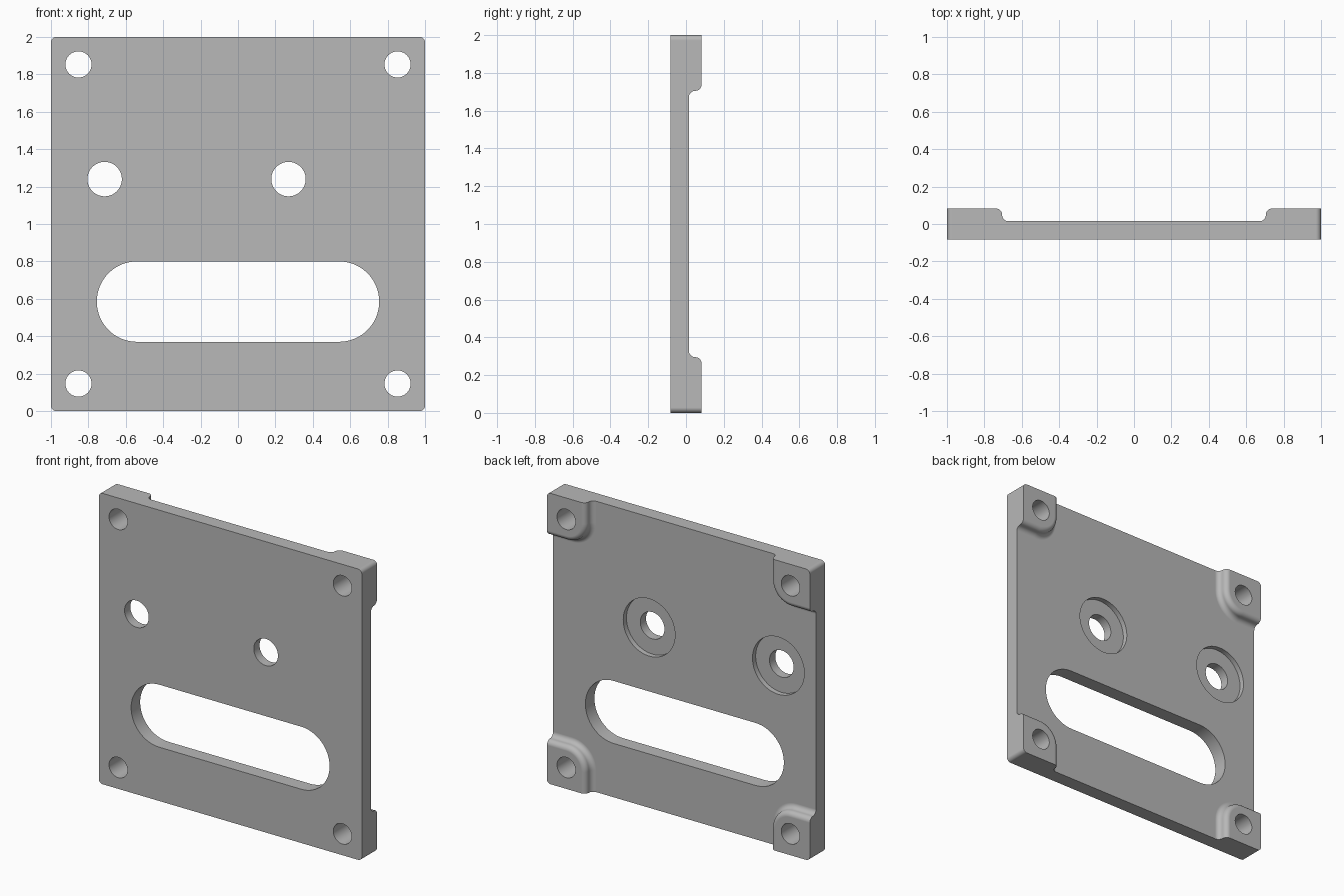
import bpy, bmesh
from math import sin, cos, pi

if "Cube" in bpy.data.objects:
    bpy.data.objects.remove(bpy.data.objects["Cube"])

FRONT, FLOOR, BACK = -0.083, 0.015, 0.083   # depth levels along y
HOLE = 0.853                                # corner hole offset from centre
WALL = 0.705                                # inner wall of the corner pads
FILLET = (BACK - FLOOR) / 2


def arc(cx, cz, r, start, end, n):
    return [(cx + r * cos(start + (end - start) * i / n),
             cz + r * sin(start + (end - start) * i / n)) for i in range(n + 1)]


def loft(name, rings):
    """Solid through a list of (outline, y) rings; outlines are x, z centred on the plate."""
    bm = bmesh.new()
    loops = [[bm.verts.new((x, y, z + 1)) for x, z in pts] for pts, y in rings]
    for a, b in zip(loops, loops[1:]):
        for i in range(len(a)):
            j = (i + 1) % len(a)
            bm.faces.new((a[i], a[j], b[j], b[i]))
    bm.faces.new(loops[0])
    bm.faces.new(loops[-1])
    bmesh.ops.recalc_face_normals(bm, faces=bm.faces)
    mesh = bpy.data.meshes.new(name)
    bm.to_mesh(mesh)
    bm.free()
    obj = bpy.data.objects.new(name, mesh)
    bpy.context.collection.objects.link(obj)
    return obj


def round_cutter(name, x, z, r, y0, y1, half=0.0, n=32):
    """Cylinder, or a slot when half is above zero."""
    pts = arc(x + half, z, r, -pi / 2, pi / 2, n) + arc(x - half, z, r, pi / 2, pi * 1.5, n)
    if not half:
        pts = arc(x, z, r, 0, 2 * pi, 2 * n)[:-1]
    return loft(name, [(pts, y0), (pts, y1)])


def rounded_square(h, r):
    pts = []
    for k, (sx, sz) in enumerate([(1, 1), (-1, 1), (-1, -1), (1, -1)]):
        pts += arc(sx * (h - r), sz * (h - r), r, k * pi / 2, (k + 1) * pi / 2, 6)
    return pts


def cross(grow):
    """Cross outline around four rounded pads; grow widens the pads."""
    quarter = [(1.3, WALL - grow)]
    quarter += arc(HOLE, HOLE, HOLE - WALL + grow, pi * 1.5, pi, 12)
    quarter += [(WALL - grow, 1.3)]
    pts = []
    for _ in range(4):
        pts += quarter
        quarter = [(-z, x) for x, z in quarter]
    return pts


# plate body
outline = rounded_square(1, 0.028)
plate = loft("mounting_plate", [(outline, FRONT), (outline, BACK)])

# back recess that leaves four filleted corner pads
steps = [i * pi / 16 for i in range(9)]
profile = [(FILLET * (1 - sin(a)), FLOOR + FILLET * (1 - cos(a))) for a in steps]
profile += [(-FILLET * (1 - cos(a)), FLOOR + FILLET * (1 + sin(a))) for a in steps[1:]]
profile.append((-FILLET, 0.3))
cutters = [loft("recess_cutter", [(cross(d), y) for d, y in profile])]

# slot, corner holes, and counterbored holes
cutters.append(round_cutter("slot_cutter", 0, -0.415, 0.215, -0.3, 0.3, half=0.54))
for sx in (-1, 1):
    for sz in (-1, 1):
        cutters.append(round_cutter("corner_hole_cutter", sx * HOLE, sz * HOLE, 0.07, -0.3, 0.3))
for x in (-0.713, 0.27):
    cutters.append(round_cutter("counterbore_cutter", x, 0.24, 0.197, FLOOR - 0.035, 0.3))
    cutters.append(round_cutter("hole_cutter", x, 0.24, 0.092, -0.3, 0.3))

bpy.ops.object.select_all(action='DESELECT')
bpy.context.view_layer.objects.active = plate
plate.select_set(True)
for cutter in cutters:
    cutter.hide_render = True
    mod = plate.modifiers.new("cut", 'BOOLEAN')
    mod.operation = 'DIFFERENCE'
    mod.solver = 'EXACT'
    mod.object = cutter
    bpy.ops.object.modifier_apply(modifier=mod.name)
    bpy.data.objects.remove(cutter)

# metal colour
metal = bpy.data.materials.new("grey_metal")
metal.use_nodes = True
colour = (0.48, 0.48, 0.48, 1)
metal.diffuse_color = colour
metal.node_tree.nodes["Principled BSDF"].inputs["Base Color"].default_value = colour
plate.data.materials.clear()
plate.data.materials.append(metal)
for poly in plate.data.polygons:
    poly.material_index = 0

# smooth curved walls, keep flat faces flat
bpy.ops.object.shade_smooth_by_angle(angle=pi / 6)
weighted = plate.modifiers.new("flat_face_normals", 'WEIGHTED_NORMAL')
weighted.keep_sharp = True
